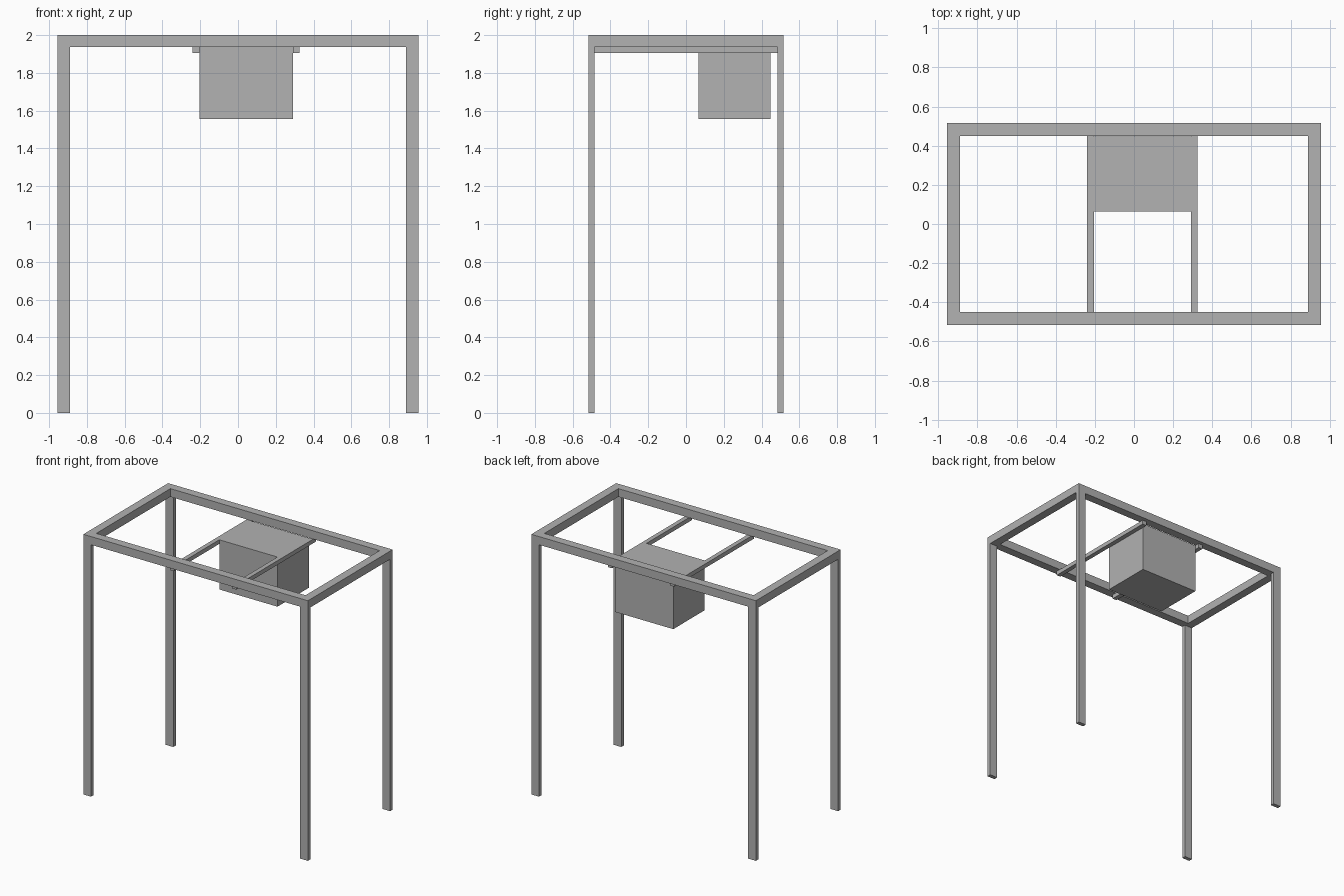
import bpy

cube = bpy.data.objects.get("Cube")
if cube:
    bpy.data.objects.remove(cube, do_unlink=True)

# Single flat colour
grey = bpy.data.materials.new("plain_grey")
grey.use_nodes = True
colour = (0.445, 0.445, 0.445, 1)
grey.diffuse_color = colour
grey.node_tree.nodes["Principled BSDF"].inputs["Base Color"].default_value = colour


def box(name, low, high):
    """Add a box between two opposite corners."""
    centre = [(a + b) / 2 for a, b in zip(low, high)]
    bpy.ops.mesh.primitive_cube_add(size=1, location=centre)
    obj = bpy.context.object
    obj.name = name
    for v in obj.data.vertices:
        v.co = [c * (b - a) for c, a, b in zip(v.co, low, high)]
    obj.data.materials.append(grey)
    return obj


X, Y, TOP = 0.955, 0.515, 2.0    # outer half sizes and height
BAR = 0.065                      # width of the frame bars
LEG_DEPTH = 0.03
UNDER = 1.937                    # underside of the frame
RAIL_LOW = 1.905
BOX_L, BOX_R = -0.205, 0.29      # sides of the hanging box
RAIL = 0.035

# Top frame: long bars front and back, short bars between them
for name, s in (("front", -1), ("back", 1)):
    y0, y1 = sorted((s * Y, s * (Y - BAR)))
    box(name + "_frame_bar", (-X, y0, UNDER), (X, y1, TOP))
for name, s in (("right", -1), ("left", 1)):
    x0, x1 = sorted((s * X, s * (X - BAR)))
    box(name + "_frame_bar", (x0, BAR - Y, UNDER), (x1, Y - BAR, TOP))

    # Legs at both ends of this side
    for end, t in (("front", -1), ("back", 1)):
        y0, y1 = sorted((t * Y, t * (Y - LEG_DEPTH)))
        box(f"{end}_{name}_leg", (x0, y0, 0), (x1, y1, UNDER))

# Slim rails under the frame, on either side of the hanging box
for name, x in (("right_rail", BOX_L - RAIL), ("left_rail", BOX_R)):
    box(name, (x, LEG_DEPTH - Y, RAIL_LOW), (x + RAIL, Y - LEG_DEPTH, UNDER))

# Box hanging between the rails
box("hanging_box", (BOX_L, 0.065, 1.555), (BOX_R, 0.447, UNDER))
